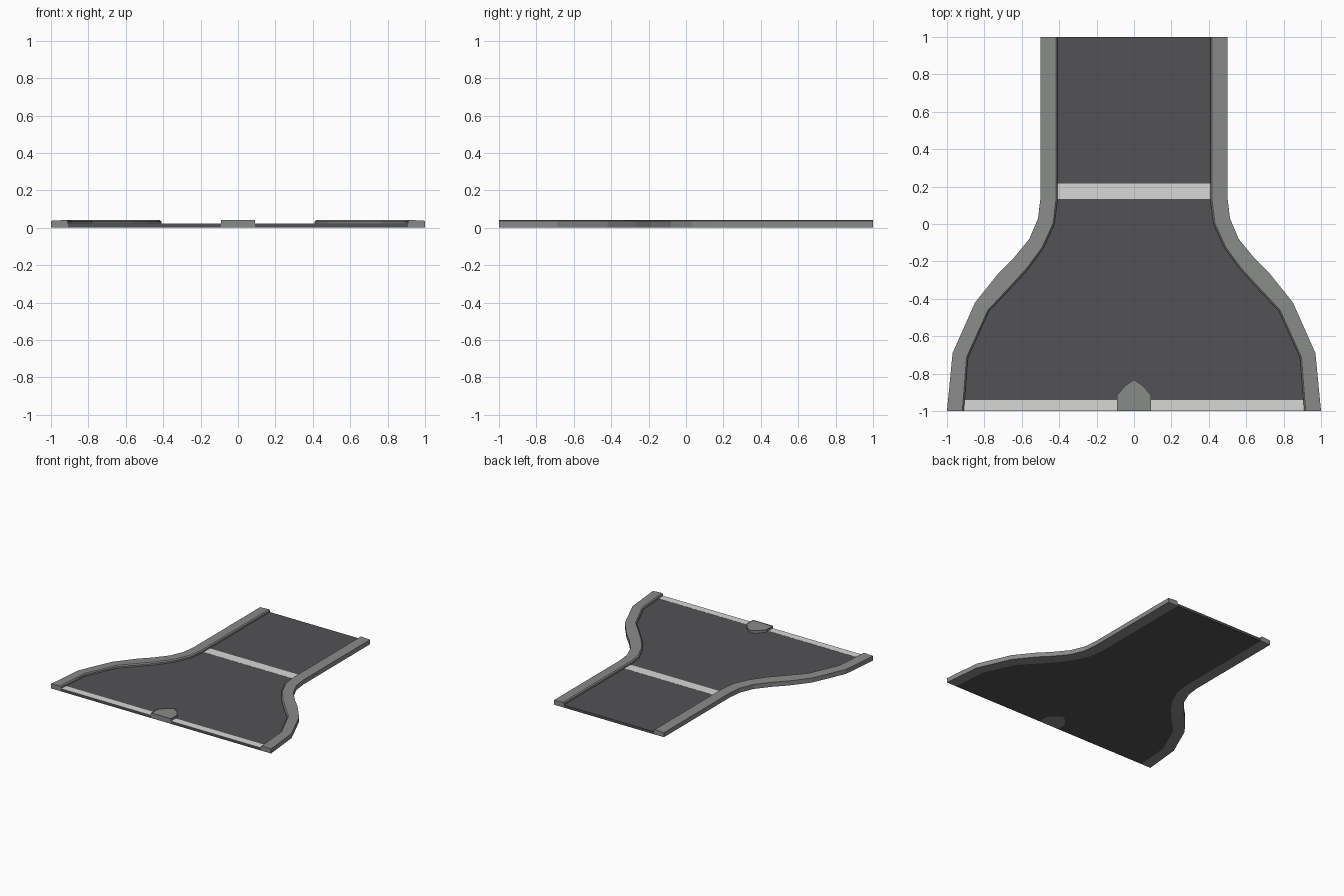
import bpy, bmesh

if "Cube" in bpy.data.objects:
    bpy.data.objects.remove(bpy.data.objects["Cube"])

def material(name, rgb):
    m = bpy.data.materials.new(name)
    m.diffuse_color = (*rgb, 1)
    m.use_nodes = True
    m.node_tree.nodes["Principled BSDF"].inputs["Base Color"].default_value = m.diffuse_color
    return m

asphalt = material("dark asphalt", (0.085, 0.084, 0.092))
concrete = material("grey concrete", (0.25, 0.258, 0.25))
paint = material("pale road paint", (0.68, 0.68, 0.67))

ROAD_Z = 0.021
CURB_LOW, CURB_TOP = 0.037, 0.042

def finish(name, bm, mat):
    bmesh.ops.recalc_face_normals(bm, faces=bm.faces)
    me = bpy.data.meshes.new(name)
    bm.to_mesh(me)
    bm.free()
    me.materials.append(mat)
    ob = bpy.data.objects.new(name, me)
    bpy.context.collection.objects.link(ob)
    return ob

def prism(outline, z0, z1):
    """Extruded outline; returns the bmesh and its top face."""
    bm = bmesh.new()
    low = [bm.verts.new((x, y, z0)) for x, y in outline]
    high = [bm.verts.new((x, y, z1)) for x, y in outline]
    n = len(outline)
    bm.faces.new(low[::-1])
    top = bm.faces.new(high)
    for i in range(n):
        j = (i + 1) % n
        bm.faces.new((low[i], low[j], high[j], high[i]))
    return bm, top

# Right-hand curb lines, back to front
outer = [(0.5, 1), (0.5, 0.14), (0.513, 0.03), (0.56, -0.08), (0.65, -0.19),
         (0.73, -0.27), (0.85, -0.42), (0.97, -0.69), (1.0, -1)]
inner = [(0.41, 1), (0.41, 0.12), (0.425, 0.0), (0.485, -0.13), (0.565, -0.24),
         (0.67, -0.355), (0.775, -0.465), (0.888, -0.715), (0.91, -1)]

# Curb: cross-section lofted between both lines, mirrored across x
bm = bmesh.new()
rings = []
for (ox, oy), (ix, iy) in zip(outer, inner):
    t = 0.09  # small chamfer on the road side
    cx, cy = ix + (ox - ix) * t, iy + (oy - iy) * t
    section = [(ox, oy, 0), (ox, oy, CURB_LOW), (cx, cy, CURB_TOP),
               (ix, iy, CURB_TOP - 0.008), (ix, iy, 0)]
    rings.append([bm.verts.new(p) for p in section])
for a, b in zip(rings, rings[1:]):
    for i in range(5):
        j = (i + 1) % 5
        bm.faces.new((a[i], a[j], b[j], b[i]))
bm.faces.new(rings[0])
bm.faces.new(rings[-1][::-1])
curb = finish("curbs", bm, concrete)
mirror = curb.modifiers.new("mirror", 'MIRROR')
mirror.use_axis[0] = True

# Island outline, right front corner round the tip to left front corner
island_half = [(0.09, -1), (0.09, -0.915), (0.045, -0.862)]
island = island_half + [(0, -0.832)] + [(-x, y) for x, y in reversed(island_half)]

# Road slab fills the space between curbs and around the island
road = inner + island + [(-x, y) for x, y in reversed(inner)]
bm, _ = prism(road, 0, ROAD_Z)
bmesh.ops.triangulate(bm, faces=[f for f in bm.faces if len(f.verts) > 4])
finish("road_slab", bm, asphalt)

# Traffic island with a shallow dished top
bm, top = prism(island, 0, CURB_TOP)
bmesh.ops.inset_region(bm, faces=[top], thickness=0.02, depth=0)
bmesh.ops.translate(bm, verts=top.verts, vec=(0, 0, -0.004))
finish("traffic_island", bm, concrete)

# Painted stripes as thin plates
def stripe(name, x0, x1, y0, y1):
    bm, _ = prism([(x0, y0), (x1, y0), (x1, y1), (x0, y1)], ROAD_Z - 0.001, ROAD_Z + 0.001)
    finish(name, bm, paint)

stripe("neck_stripe", -0.41, 0.41, 0.135, 0.217)
stripe("front_stripe_right", 0.09, 0.91, -1, -0.94)
stripe("front_stripe_left", -0.91, -0.09, -1, -0.94)
